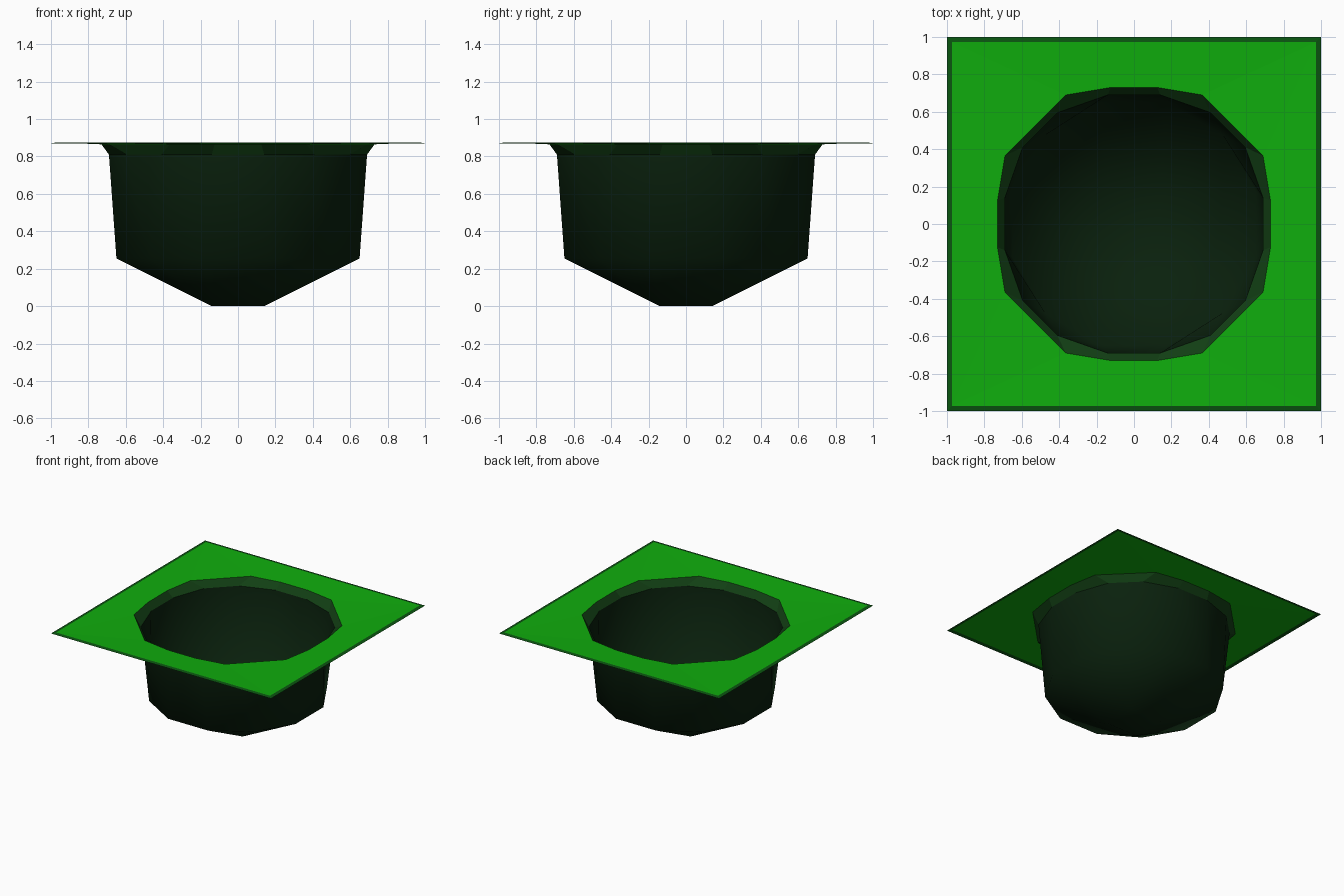
import bpy, math

if "Cube" in bpy.data.objects:
    bpy.data.objects.remove(bpy.data.objects["Cube"])


def ring(z, p, s, r, q):
    """16-point outline: each quarter is (p,s) (r,q) (q,r) (s,p); points may coincide."""
    pts = []
    for k in range(4):
        c, n = round(math.cos(k * math.pi / 2)), round(math.sin(k * math.pi / 2))
        for x, y in ((p, s), (r, q), (q, r), (s, p)):
            pts.append((c * x - n * y, n * x + c * y, z))
    return pts


def loft(name, rings, color, cap=False, smooth=False):
    """Skin a stack of outlines, merging coincident points."""
    index, verts, faces = {}, [], []

    def vid(co):
        key = tuple(round(v, 5) + 0.0 for v in co)
        if key not in index:
            index[key] = len(verts)
            verts.append(key)
        return index[key]

    def add(points):
        face = list(dict.fromkeys(vid(p) for p in points))
        if len(face) > 2:
            faces.append(face)

    for a, b in zip(rings, rings[1:]):
        for i in range(16):
            j = (i + 1) % 16
            add((a[i], a[j], b[j], b[i]))
    if cap:
        add(rings[-1])
    mesh = bpy.data.meshes.new(name)
    mesh.from_pydata(verts, [], faces)
    mesh.update()
    if smooth:
        mesh.polygons.foreach_set("use_smooth", [True] * len(mesh.polygons))
    mat = bpy.data.materials.new(name + "_color")
    mat.diffuse_color = (*color, 1)
    mat.use_nodes = True
    mat.node_tree.nodes["Principled BSDF"].inputs["Base Color"].default_value = mat.diffuse_color
    mesh.materials.append(mat)
    obj = bpy.data.objects.new(name, mesh)
    bpy.context.collection.objects.link(obj)
    return obj


# Outlines from the outside edge down to the floor
edge = ring(0.870, 1.0, 0.125, 1.0, 1.0)
inner_edge = ring(0.875, 0.972, 0.125, 0.972, 0.972)
hole = ring(0.865, 0.73, 0.125, 0.69, 0.365)
lip = ring(0.81, 0.69, 0.14, 0.595, 0.41)
wall_foot = ring(0.255, 0.65, 0.18, 0.475, 0.475)
floor = ring(0.0, 0.14, 0.14, 0.14, 0.14)

# Square sheet with dark border
loft("sheet_border", [edge, inner_edge], (0.003, 0.09, 0.005))
loft("ground_sheet", [inner_edge, hole], (0.005, 0.42, 0.004))
# Sloping rim of the hole
loft("hole_rim", [hole, lip], (0.006, 0.05, 0.007))
# Pit wall and dished floor
loft("pit", [lip, wall_foot, floor], (0.003, 0.015, 0.004), cap=True, smooth=True)
